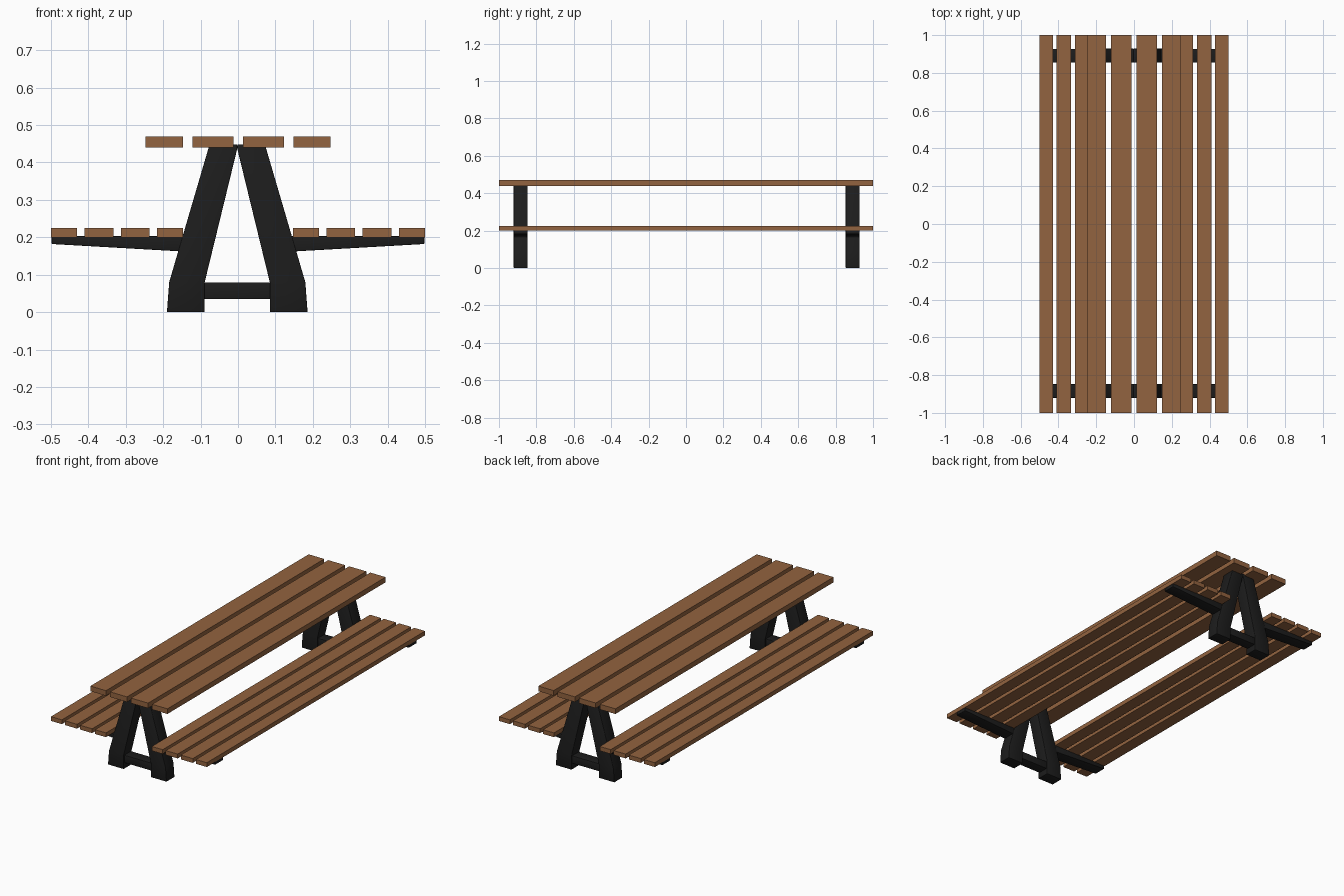
import bpy

if "Cube" in bpy.data.objects:
    bpy.data.objects.remove(bpy.data.objects["Cube"])


def material(name, color):
    mat = bpy.data.materials.new(name)
    mat.diffuse_color = color
    mat.use_nodes = True
    mat.node_tree.nodes["Principled BSDF"].inputs["Base Color"].default_value = mat.diffuse_color
    return mat


WOOD = material("wood", (0.29, 0.125, 0.05, 1))
IRON = material("black_iron", (0.012, 0.012, 0.012, 1))


def extrude_profile(name, profile, y0, y1, mat):
    """Prism from an (x, z) outline running between y0 and y1."""
    n = len(profile)
    # keep counter-clockwise winding so the normals face outward
    area = sum(profile[i - 1][0] * profile[i][1] - profile[i][0] * profile[i - 1][1]
               for i in range(n))
    if area < 0:
        profile = profile[::-1]
    verts = [(x, y, z) for y in (y0, y1) for x, z in profile]
    faces = [list(range(n)), list(range(2 * n - 1, n - 1, -1))]
    faces += [[i, i + n, (i + 1) % n + n, (i + 1) % n] for i in range(n)]
    mesh = bpy.data.meshes.new(name)
    mesh.from_pydata(verts, [], faces)
    mesh.materials.append(mat)
    obj = bpy.data.objects.new(name, mesh)
    bpy.context.collection.objects.link(obj)
    return obj


def plank(name, x0, x1, z0, z1):
    return extrude_profile(name, [(x0, z0), (x1, z0), (x1, z1), (x0, z1)], -1, 1, WOOD)


def iron_part(name, profile, y, depth):
    """Cast frame piece: softly rounded edges, smooth shaded."""
    obj = extrude_profile(name, profile, y - depth / 2, y + depth / 2, IRON)
    obj.data.shade_smooth()
    bevel = obj.modifiers.new("soft_edges", 'BEVEL')
    bevel.width = 0.002
    bevel.segments = 2
    return obj


# Table top planks
for i, (x0, x1) in enumerate([(-0.247, -0.147), (-0.121, -0.012),
                              (0.013, 0.123), (0.149, 0.247)]):
    plank(f"table_plank_{i + 1}", x0, x1, 0.44, 0.47)

# Bench planks on both sides
for side, s in (("left", -1), ("right", 1)):
    for i, (a, b) in enumerate([(0.147, 0.217), (0.236, 0.313),
                                (0.333, 0.41), (0.43, 0.5)]):
        x0, x1 = sorted((s * a, s * b))
        plank(f"{side}_bench_plank_{i + 1}", x0, x1, 0.20, 0.225)

# Half outlines of the end frames, mirrored for each side
LEG = [(0.188, 0), (0.182, 0.08), (0.074, 0.448), (0, 0.448),
       (0, 0.437), (0.087, 0.08), (0.087, 0)]
ARM = [(0.13, 0.203), (0.13, 0.161), (0.498, 0.182), (0.498, 0.203)]
BAR = [(-0.1, 0.035), (0.1, 0.035), (0.1, 0.079), (-0.1, 0.079)]
CX = -0.002  # the A-frames sit slightly off centre

# A-frame at each end: two legs, two bench arms, one crossbar
for end, y in (("front", -0.884), ("back", 0.891)):
    for side, s in (("left", -1), ("right", 1)):
        iron_part(f"{end}_{side}_leg", [(CX + s * x, z) for x, z in LEG], y, 0.074)
        iron_part(f"{end}_{side}_bench_arm", [(s * x, z) for x, z in ARM], y, 0.072)
    iron_part(f"{end}_crossbar", [(CX + x, z) for x, z in BAR], y, 0.062)
